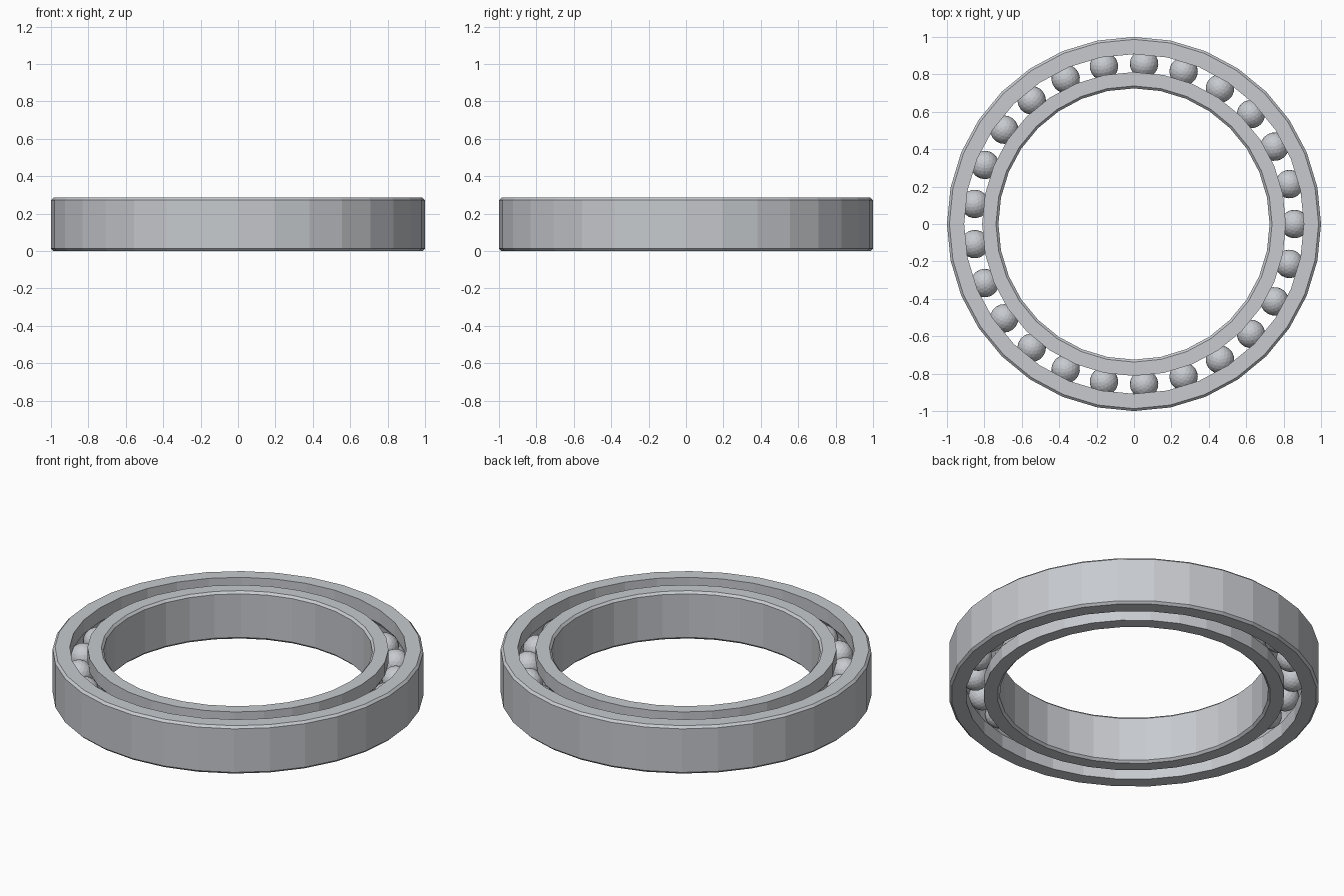
import bpy, bmesh
from math import pi, cos, sin
from mathutils import Matrix

cube = bpy.data.objects.get("Cube")
if cube:
    bpy.data.objects.remove(cube, do_unlink=True)

HEIGHT = 0.285
MID = HEIGHT / 2
SIDES = 32
BALLS = 25
PITCH = 0.858       # radius of the circle of ball centres
BALL = 0.076
GROOVE = 0.078
CHAMFER = 0.013

steel = bpy.data.materials.new("steel grey")
steel.use_nodes = True
colour = (0.57, 0.59, 0.62, 1)
steel.diffuse_color = colour
steel.node_tree.nodes["Principled BSDF"].inputs["Base Color"].default_value = colour


def finish(name, bm):
    mesh = bpy.data.meshes.new(name)
    bmesh.ops.recalc_face_normals(bm, faces=bm.faces)
    bm.to_mesh(mesh)
    bm.free()
    mesh.materials.append(steel)
    obj = bpy.data.objects.new(name, mesh)
    bpy.context.collection.objects.link(obj)
    return obj


def race_profile(plain, race):
    """Ring section: chamfered plain wall and a grooved wall facing the balls."""
    side = 1 if plain > race else -1
    edge = plain - side * CHAMFER
    pts = [(edge, 0), (plain, CHAMFER), (plain, HEIGHT - CHAMFER),
           (edge, HEIGHT), (race, HEIGHT)]
    reach = abs(race - PITCH)
    half = (GROOVE ** 2 - reach ** 2) ** 0.5
    steps = 6
    for i in range(steps + 1):
        z = half * cos(pi * i / steps)
        pts.append((PITCH + side * (GROOVE ** 2 - z ** 2) ** 0.5, MID + z))
    pts.append((race, 0))
    return pts


def ring(name, pts):
    """Sweep a closed section round the z axis."""
    bm = bmesh.new()
    loops = []
    for i in range(SIDES):
        a = 2 * pi * i / SIDES
        loops.append([bm.verts.new((r * cos(a), r * sin(a), z)) for r, z in pts])
    for i in range(SIDES):
        here, there = loops[i], loops[(i + 1) % SIDES]
        for j in range(len(pts)):
            k = (j + 1) % len(pts)
            bm.faces.new((here[j], there[j], there[k], here[k]))
    return finish(name, bm)


# Outer and inner races
ring("outer_race", race_profile(1.0, 0.908))
ring("inner_race", race_profile(0.725, 0.812))

# Rolling balls
for i in range(BALLS):
    bm = bmesh.new()
    turn = Matrix.Rotation(2 * pi * i / BALLS, 4, 'Z')
    place = turn @ Matrix.Translation((PITCH, 0, MID))
    bmesh.ops.create_icosphere(bm, subdivisions=3, radius=BALL, matrix=place)
    finish(f"ball_{i + 1}", bm)
